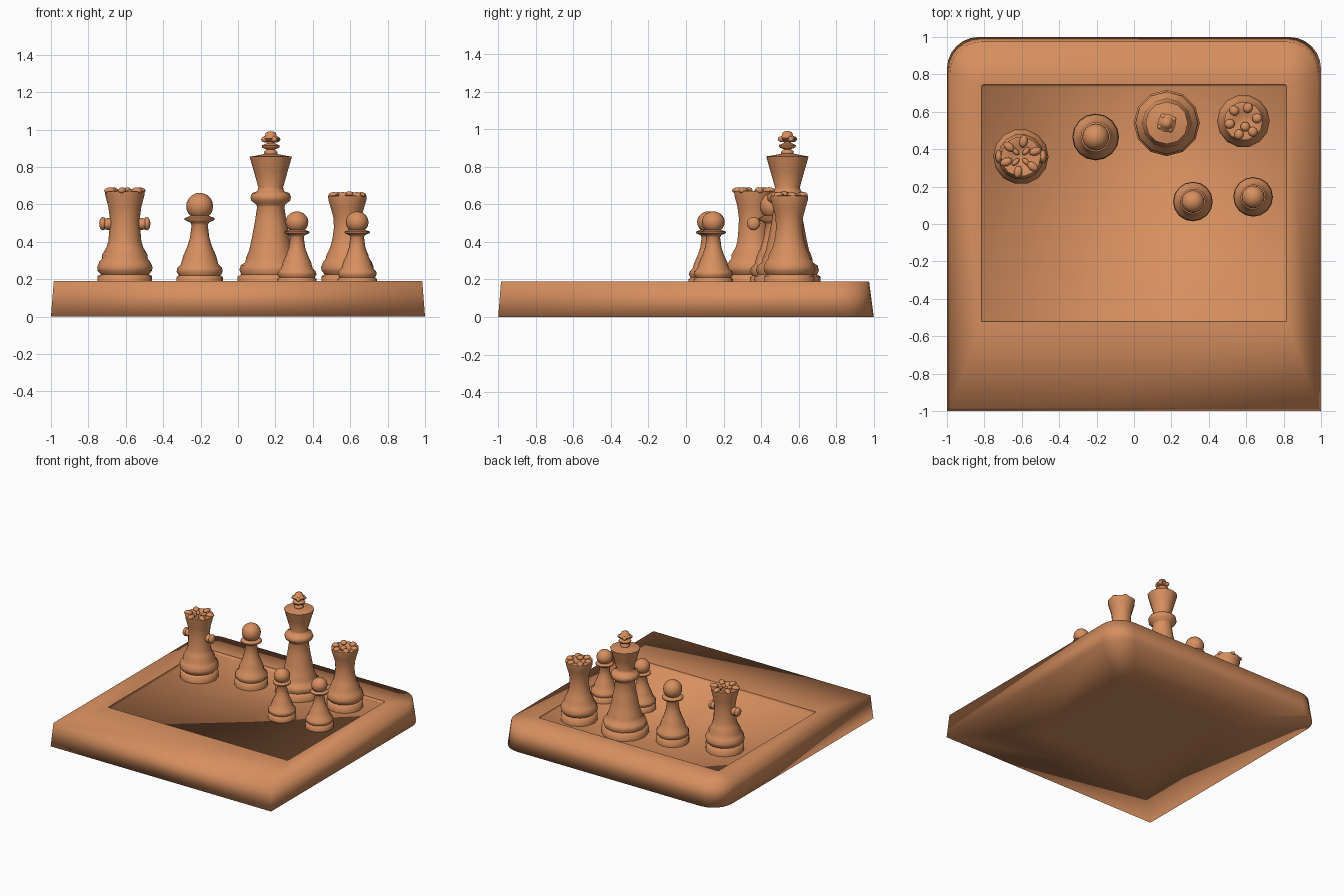
import bpy, bmesh, math
from mathutils import Matrix, Vector

FLOOR = 0.165

cube = bpy.data.objects.get("Cube")
if cube:
    bpy.data.objects.remove(cube, do_unlink=True)

clay = bpy.data.materials.new("terracotta")
clay.use_nodes = True
clay.diffuse_color = (0.68, 0.275, 0.115, 1)
clay.node_tree.nodes["Principled BSDF"].inputs["Base Color"].default_value = clay.diffuse_color


def finish(name, bm, location=(0, 0, 0), flip=True):
    if flip:
        bmesh.ops.recalc_face_normals(bm, faces=bm.faces[:])
    for f in bm.faces:
        f.smooth = True
    mesh = bpy.data.meshes.new(name)
    bm.to_mesh(mesh)
    bm.free()
    mesh.materials.append(clay)
    obj = bpy.data.objects.new(name, mesh)
    obj.location = location
    bpy.context.collection.objects.link(obj)
    return obj


# --- tray: square front corners, rounded back corners, shallow recess ---
def outline(bm, half, front, back, radius, z, steps=6):
    pts = [(-half, front), (half, front)]
    for side, start in ((1, 0), (-1, math.pi / 2)):
        for i in range(steps + 1):
            a = start + i / steps * math.pi / 2
            pts.append((side * (half - radius) + radius * math.cos(a),
                        back - radius + radius * math.sin(a)))
    return [bm.verts.new((x, y, z)) for x, y in pts]


def bridge(bm, a, b):
    n = len(a)
    for i in range(n):
        bm.faces.new((a[i], a[(i + 1) % n], b[(i + 1) % n], b[i]))


bm = bmesh.new()
rings = [outline(bm, *spec) for spec in (
    (0.5, -0.5, 0.5, 0.08, 0),
    (1, -1, 1, 0.17, 0),
    (0.985, -0.985, 0.975, 0.17, 0.19),
    (0.815, -0.52, 0.745, 0.01, 0.187),
    (0.812, -0.517, 0.742, 0.01, FLOOR))]
for lower, upper in zip(rings, rings[1:]):
    bridge(bm, lower, upper)
bm.faces.new(rings[0])
bm.faces.new(rings[-1])
rim = set(rings[3])
for e in bm.edges:
    if e.verts[0] in rim and e.verts[1] in rim:
        e.smooth = False
finish("tray", bm)


# --- turned parts ---
def lathe(bm, profile, sides):
    rows = []
    for r, z in profile:
        rows.append([bm.verts.new((r * math.cos(a), r * math.sin(a), z))
                     for a in (2 * math.pi * i / sides for i in range(sides))])
    for lower, upper in zip(rows, rows[1:]):
        bridge(bm, lower, upper)
    bm.faces.new(rows[0])
    bm.faces.new(rows[-1])


def ball(bm, center, scale, turn=0):
    m = Matrix.Translation(center) @ Matrix.Rotation(turn, 4, 'Z') @ Matrix.Diagonal((*scale, 1))
    bmesh.ops.create_uvsphere(bm, u_segments=10, v_segments=6, radius=1, matrix=m)


def crown(bm, count, ring, z, size, phase=0):
    for i in range(count):
        a = phase + 2 * math.pi * i / count
        ball(bm, (ring * math.cos(a), ring * math.sin(a), z), size, a)


def place(name, bm, x, y):
    obj = finish(name, bm, (x, y, FLOOR))
    bpy.ops.object.select_all(action='DESELECT')
    obj.select_set(True)
    bpy.context.view_layer.objects.active = obj
    bpy.ops.object.shade_smooth_by_angle(angle=math.radians(65))


# heights below are measured from the tray floor
PAWN = [(.125, 0), (.125, .045), (.112, .055), (.123, .075), (.12, .095), (.1, .115),
        (.088, .16), (.068, .205), (.052, .255), (.043, .325), (.05, .338), (.08, .352),
        (.08, .362), (.05, .373), (.042, .38)]
for name, x, y, s in (("large_pawn", -.205, .465, 1),
                      ("small_pawn_inner", .315, .12, .8),
                      ("small_pawn_outer", .637, .145, .8)):
    bm = bmesh.new()
    lathe(bm, PAWN, 16)
    bmesh.ops.create_uvsphere(bm, u_segments=16, v_segments=10, radius=.072,
                              matrix=Matrix.Translation((0, 0, .425)))
    bmesh.ops.scale(bm, vec=(s, s, s), verts=bm.verts[:])
    if s < 1:
        bmesh.ops.scale(bm, vec=(1.06, 1.06, 1), verts=bm.verts[:])
    place(name, bm, x, y)

# tallest piece with a stacked finial
KING = [(.177, 0), (.177, .05), (.158, .06), (.168, .085), (.16, .11), (.135, .125),
        (.132, .15), (.115, .19), (.1, .26), (.085, .34), (.073, .42), (.078, .435),
        (.105, .455), (.108, .475), (.1, .495), (.072, .505), (.066, .525),
        (.09, .61), (.113, .69), (.08, .695), (.03, .705)]
FINIAL = [(.022, .69), (.034, .702), (.036, .716), (.02, .728), (.045, .738), (.048, .75),
          (.02, .762), (.02, .77), (.04, .777), (.05, .788), (.032, .8), (.026, .818), (.01, .825)]
bm = bmesh.new()
lathe(bm, KING, 12)
lathe(bm, FINIAL, 10)
crown(bm, 4, .035, .782, (.022, .018, .016), .5)
place("king", bm, .175, .54)

# crowned piece with two side arms
BASE = [(.145, 0), (.145, .052), (.128, .06), (.145, .08), (.148, .1), (.135, .13), (.122, .145)]
TOWER = BASE + [(.122, .165), (.098, .205), (.088, .24), (.083, .3), (.08, .36),
                (.088, .42), (.105, .485), (.107, .505), (.07, .505), (.05, .49)]
bm = bmesh.new()
lathe(bm, TOWER, 14)
for side in (-1, 1):
    ball(bm, (side * .09, 0, .33), (.048, .034, .032))
    ball(bm, (side * .118, 0, .332), (.02, .036, .036))
crown(bm, 6, .083, .508, (.034, .022, .018), .35)
crown(bm, 4, .04, .5, (.026, .014, .014), .8)
place("armed_tower", bm, -.605, .36)

# second crowned piece with a flared top
FLARED = [(r * .95, z) for r, z in BASE] + [
    (.112, .165), (.092, .205), (.08, .25), (.072, .31), (.076, .37),
    (.09, .42), (.102, .46), (.103, .48), (.07, .485), (.05, .47)]
bm = bmesh.new()
lathe(bm, FLARED, 14)
crown(bm, 6, .075, .483, (.028, .026, .018), .2)
ball(bm, (.01, -.03, .487), (.026, .026, .018))
place("flared_tower", bm, .585, .55)
